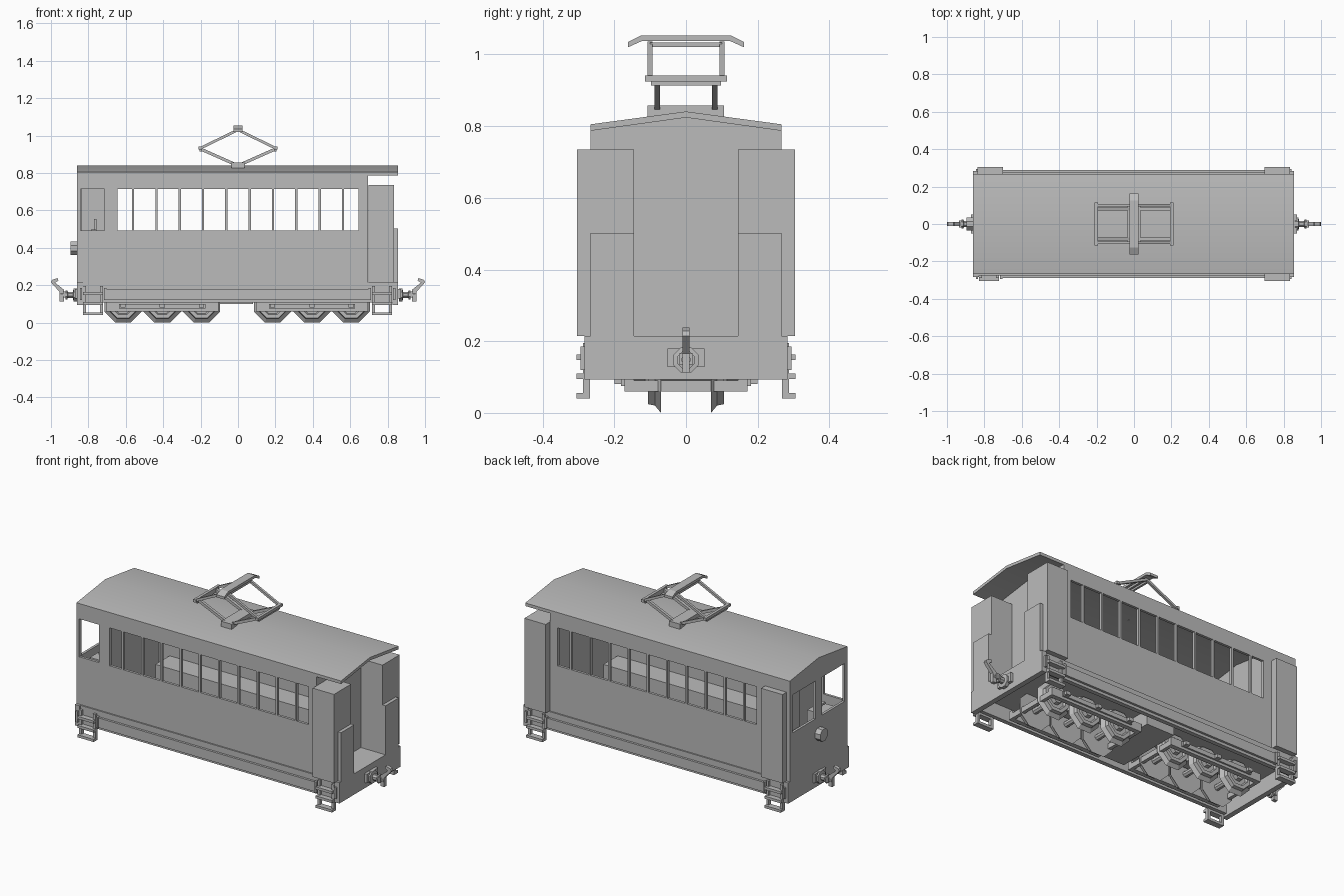
import bpy, bmesh, math
from mathutils import Vector

if "Cube" in bpy.data.objects:
    bpy.data.objects.remove(bpy.data.objects["Cube"], do_unlink=True)

grey = bpy.data.materials.new("plain grey")
grey.use_nodes = True
GREY = (0.5, 0.5, 0.5, 1)
grey.diffuse_color = GREY
grey.node_tree.nodes["Principled BSDF"].inputs["Base Color"].default_value = GREY


def finish(name, bm):
    bmesh.ops.recalc_face_normals(bm, faces=bm.faces)
    mesh = bpy.data.meshes.new(name)
    bm.to_mesh(mesh)
    bm.free()
    mesh.materials.append(grey)
    ob = bpy.data.objects.new(name, mesh)
    bpy.context.collection.objects.link(ob)
    return ob


def boxes(name, *spans):
    """One object from boxes given as (x0, x1, y0, y1, z0, z1)."""
    bm = bmesh.new()
    for x0, x1, y0, y1, z0, z1 in spans:
        vs = bmesh.ops.create_cube(bm, size=1)["verts"]
        for v in vs:
            v.co = ((x0 + x1) / 2 + v.co.x * (x1 - x0),
                    (y0 + y1) / 2 + v.co.y * (y1 - y0),
                    (z0 + z1) / 2 + v.co.z * (z1 - z0))
    return finish(name, bm)


def prism(name, points, place, depth):
    """Extrude a flat outline; place maps (a, b) to a 3D point."""
    bm = bmesh.new()
    face = bm.faces.new([bm.verts.new(place(a, b)) for a, b in points])
    new = bmesh.ops.extrude_face_region(bm, geom=[face])["geom"]
    bmesh.ops.translate(bm, vec=Vector(depth),
                        verts=[g for g in new if isinstance(g, bmesh.types.BMVert)])
    return finish(name, bm)


def lathe(name, profile, origin, axis, sides=8):
    """Turned part: profile of (radius, offset along axis), flat side down."""
    bm = bmesh.new()
    rings = []
    for r, t in profile:
        ring = []
        for i in range(sides):
            a = 2 * math.pi * (i + 0.5) / sides
            u, w = r * math.cos(a), r * math.sin(a)
            p = (t, u, w) if axis == "x" else (u, t, w)
            ring.append(bm.verts.new(Vector(origin) + Vector(p)))
        rings.append(ring)
    for p, q in zip(rings, rings[1:]):
        for i in range(sides):
            j = (i + 1) % sides
            bm.faces.new((p[i], p[j], q[j], q[i]))
    bm.faces.new(rings[0])
    bm.faces.new(rings[-1])
    return finish(name, bm)


def rod(name, a, b, width):
    """Square bar between two points."""
    a, b = Vector(a), Vector(b)
    bm = bmesh.new()
    bmesh.ops.create_cube(bm, size=1)
    bmesh.ops.scale(bm, vec=(width, width, (b - a).length), verts=bm.verts)
    bmesh.ops.rotate(bm, verts=bm.verts,
                     matrix=Vector((0, 0, 1)).rotation_difference(b - a).to_matrix())
    bmesh.ops.translate(bm, vec=(a + b) / 2, verts=bm.verts)
    return finish(name, bm)


def wall(name, us, zs, place, inward, hole=lambda i, j: False):
    """Wall sheet on a grid of cuts, with open cells, given thickness."""
    bm = bmesh.new()
    grid = [[bm.verts.new(place(u, z)) for z in zs] for u in us]
    for i in range(len(us) - 1):
        for j in range(len(zs) - 1):
            if not hole(i, j):
                bm.faces.new((grid[i][j], grid[i + 1][j], grid[i + 1][j + 1], grid[i][j + 1]))
    new = bmesh.ops.extrude_face_region(bm, geom=bm.faces[:] + bm.edges[:] + bm.verts[:],
                                        use_keep_orig=True)["geom"]
    bmesh.ops.translate(bm, vec=Vector(inward),
                        verts=[g for g in new if isinstance(g, bmesh.types.BMVert)])
    bmesh.ops.dissolve_limit(bm, angle_limit=0.01, verts=bm.verts, edges=bm.edges)
    return finish(name, bm)


W, FLOOR, EAVE, RIDGE = 0.267, 0.215, 0.79, 0.825
SILL, HEAD = 0.493, 0.715
BACK, FRONT, BULK = -0.86, 0.855, 0.695

# Side walls with a row of windows; the cab window is on one side only
levels = [FLOOR, SILL, HEAD, EAVE]
cuts = [-0.645]
for k in range(10):
    mid = -0.561 + 0.1247 * k
    cuts += [mid - 0.006, mid + 0.006]
cuts.append(0.645)
ends = [BACK, -0.843, -0.715]
wall("side_wall_right", ends + cuts + [BULK], levels, lambda u, z: (u, -W, z),
     (0, 0.015, 0), lambda i, j: j == 1 and i % 2 == 1)
wall("side_wall_left", [BACK] + cuts + [BULK], levels, lambda u, z: (u, W, z),
     (0, -0.015, 0), lambda i, j: j == 1 and i % 2 == 1)


# Gabled end wall and inner partitions
def gable(x):
    return lambda y, z: (x, y, z + (RIDGE - EAVE) * (1 - abs(y) / W) * (z == EAVE))


wall("cab_end_wall", [-W, -0.24, -0.03, 0, 0.03, 0.24, W], levels, gable(BACK),
     (0.015, 0, 0), lambda i, j: j == 1 and i in (1, 4))
wall("cab_partition", [-W, 0, W], [FLOOR, EAVE], gable(-0.70), (0.012, 0, 0))
wall("platform_bulkhead", [-W, 0, W], [FLOOR, EAVE], gable(BULK), (-0.015, 0, 0))

# Roof
roof = prism("roof", [(-W, 0.787), (0, 0.824), (W, 0.787), (W, 0.805), (0, 0.841), (-W, 0.805)],
             lambda y, z: (BACK, y, z), (FRONT - BACK, 0, 0))
for poly in roof.data.polygons:
    poly.use_smooth = abs(poly.normal.x) < 0.5
roof.data.set_sharp_from_angle(angle=math.radians(30))

# Underframe
boxes("floor", (BACK, FRONT, -W, W, 0.185, FLOOR))
boxes("end_beams", (BACK, BACK + 0.03, -0.283, 0.283, 0.093, FLOOR),
      (FRONT - 0.03, FRONT, -0.283, 0.283, 0.093, FLOOR))
for s, side in ((-1, "right"), (1, "left")):
    boxes("skirt_" + side, (BACK, FRONT, s * 0.25, s * 0.275, 0.107, FLOOR))
    boxes("side_rail_" + side, (-0.715, 0.71, s * 0.27, s * 0.288, 0.123, 0.18))
    boxes("bench_" + side, (-0.62, 0.62, s * 0.12, s * 0.255, FLOOR, 0.36))
boxes("equipment_box", (-0.1, 0.08, -0.2, 0.2, 0.1, 0.19))

# Corner cabinets
for s, side in ((-1, "right"), (1, "left")):
    boxes("platform_cabinet_" + side, (0.697, 0.835, s * 0.145, s * 0.304, FLOOR, 0.735))
    boxes("platform_low_cabinet_" + side, (0.835, FRONT, s * 0.145, s * W, FLOOR, 0.502))
boxes("cab_cabinet", (-0.838, -0.70, 0.145, 0.304, FLOOR, 0.735))

# Cab controls and headlight
boxes("control_stand", (-0.82, -0.73, -0.2, -0.08, FLOOR, 0.47))
boxes("control_lever", (-0.77, -0.757, -0.15, -0.135, 0.47, 0.555),
      (-0.785, -0.757, -0.17, -0.12, 0.485, 0.497))
lathe("headlight", [(0.038, 0), (0.038, -0.035)], (BACK, 0, 0.397), "x")

# Corner steps
for x in (-0.775, 0.77):
    for s in (-1, 1):
        parts = [(x + d - 0.008, x + d + 0.008, s * 0.268, s * 0.288, 0.04, 0.195)
                 for d in (-0.045, 0.045)]
        parts += [(x - 0.053, x + 0.053, s * 0.27, s * 0.305, z, z + 0.015)
                  for z in (0.04, 0.095, 0.148)]
        parts += [(x + d - 0.006, x + d + 0.006, s * 0.27, s * 0.294, 0.12, 0.185)
                  for d in (-0.065, 0.065)]
        boxes("corner_step", *parts)

# Couplers
hook = [(0.93, 0.112), (0.955, 0.112), (0.955, 0.165), (1.0, 0.215),
        (0.995, 0.228), (0.965, 0.238), (0.96, 0.225), (0.978, 0.213), (0.93, 0.175)]
for s in (-1, 1):
    boxes("coupler_plate", (s * 0.855, s * 0.872, -0.052, 0.052, 0.128, 0.18))
    lathe("coupler_stem", [(0.038, 0), (0.038, 0.02), (0.018, 0.022), (0.018, 0.05),
                           (0.026, 0.052), (0.026, 0.062), (0.013, 0.064), (0.013, 0.09)]
          if s > 0 else [(0.038, 0), (0.038, -0.02), (0.018, -0.022), (0.018, -0.05),
                         (0.026, -0.052), (0.026, -0.062), (0.013, -0.064), (0.013, -0.09)],
          (s * 0.86, 0, 0.148), "x")
    prism("coupler_hook", hook, lambda x, z: (s * x, -0.01, z), (0, 0.02, 0))
    boxes("coupler_link", (s * 0.915, s * 0.935, -0.02, 0.02, 0.135, 0.165))

# Six-wheel bogies
for cx in (-0.405, 0.395):
    frame = []
    for s in (-1, 1):
        frame.append((cx - 0.3, cx + 0.3, s * 0.145, s * 0.172, 0.06, 0.107))
        frame.append((cx - 0.23, cx + 0.23, s * 0.172, s * 0.182, 0.075, 0.1))
        frame.append((cx + s * 0.28, cx + s * 0.3, -0.172, 0.172, 0.06, 0.09))
    boxes("bogie_frame", *frame)
    boxes("bogie_pivot", (cx - 0.05, cx + 0.05, -0.06, 0.06, 0.13, 0.19))
    for k in (-1, 0, 1):
        x = cx + 0.21 * k
        lathe("axle", [(0.018, -0.15), (0.018, 0.15)], (x, 0, 0.1), "y")
        for s in (-1, 1):
            lathe("wheel", [(0.108, s * 0.07), (0.086, s * 0.087), (0.082, s * 0.106),
                            (0.062, s * 0.106), (0.055, s * 0.094), (0.034, s * 0.094),
                            (0.03, s * 0.115)], (x, 0, 0.1), "y")
            boxes("axle_box", (x - 0.014, x + 0.014, s * 0.18, s * 0.2, 0.08, 0.1))

# Current collector on the roof
boxes("collector_base", (-0.035, 0.035, -0.108, 0.106, 0.822, 0.857))
for s in (-1, 1):
    for t in (-1, 1):
        rod("lower_arm", (s * 0.02, t * 0.08, 0.848), (s * 0.2, t * 0.08, 0.928), 0.016)
        rod("upper_arm", (s * 0.2, t * 0.1, 0.933), (0, t * 0.1, 1.03), 0.014)
    boxes("knee_bar", (s * 0.193, s * 0.21, -0.115, 0.115, 0.925, 0.941),
          (s * 0.193, s * 0.205, -0.098, 0.098, 0.914, 0.926))
    rod("top_rod", (s * 0.012, -0.1, 1.027), (s * 0.012, 0.1, 1.027), 0.012)
prism("contact_shoe", [(-0.162, 1.02), (-0.122, 1.038), (0.122, 1.038), (0.162, 1.02),
                       (0.162, 1.035), (0.125, 1.053), (-0.125, 1.053), (-0.162, 1.035)],
      lambda y, z: (-0.025, y, z), (0.05, 0, 0))
